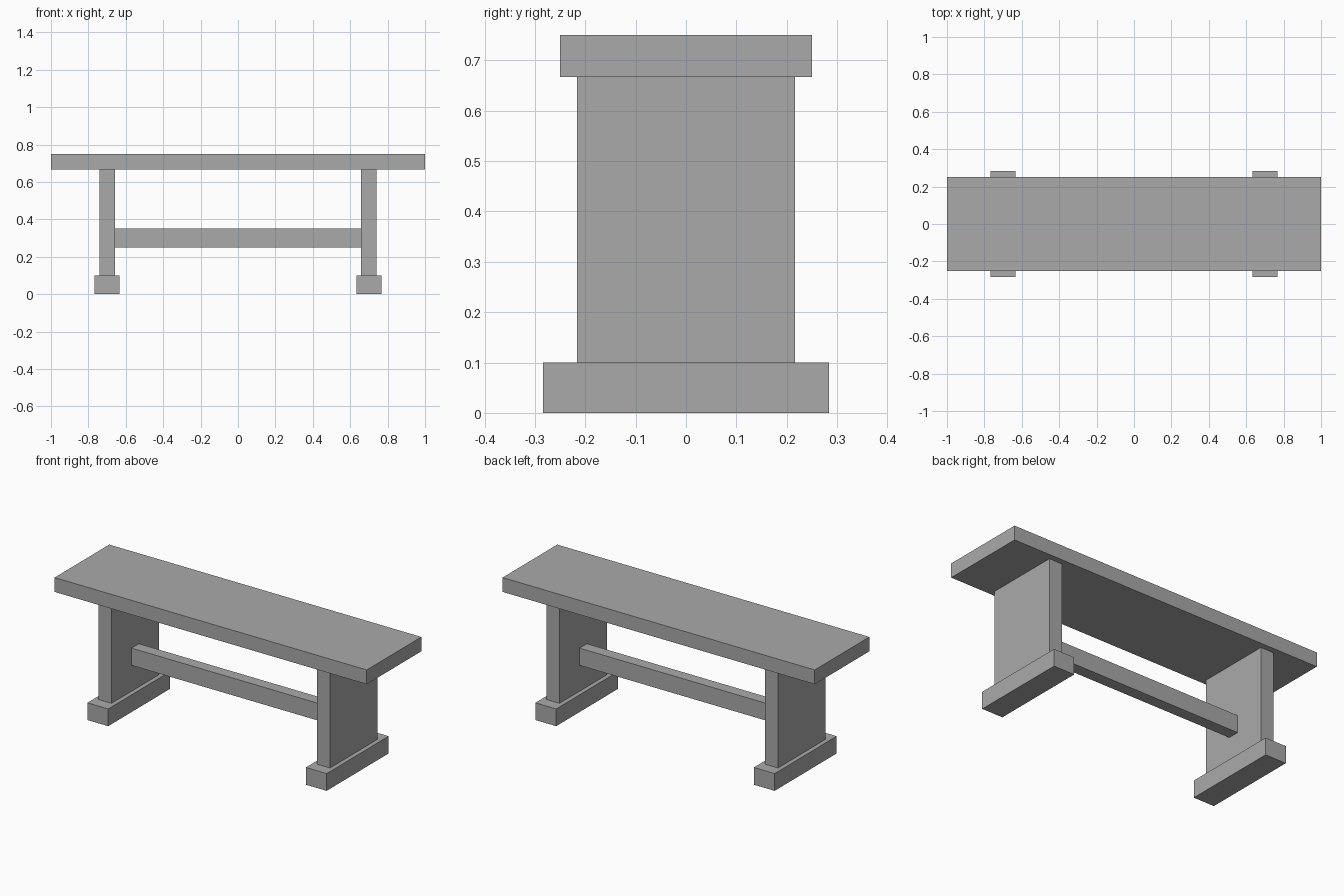
import bpy

cube = bpy.data.objects.get("Cube")
if cube:
    bpy.data.objects.remove(cube, do_unlink=True)

GREY = (0.4, 0.4, 0.4, 1)
grey = bpy.data.materials.new("plain_grey")
grey.use_nodes = True
grey.diffuse_color = GREY
grey.node_tree.nodes["Principled BSDF"].inputs["Base Color"].default_value = GREY


def box(name, size, x, bottom):
    """Flat-sided block centred on y, resting at the given height."""
    bpy.ops.mesh.primitive_cube_add(size=1, location=(x, 0, bottom + size[2] / 2))
    obj = bpy.context.object
    obj.name = name
    obj.scale = size
    bpy.ops.object.transform_apply(location=False, rotation=False, scale=True)
    obj.data.materials.append(grey)
    return obj


SEAT_THICK = 0.083
SEAT_TOP = 0.75
FOOT_HEIGHT = 0.1
LEG_X = 0.7
LEG_THICK = 0.083
leg_height = SEAT_TOP - SEAT_THICK - FOOT_HEIGHT

# Seat plank
box("seat", (2, 0.5, SEAT_THICK), 0, SEAT_TOP - SEAT_THICK)

# Slab leg on a wider foot at each end
for side, sign in (("left", 1), ("right", -1)):
    box(side + "_foot", (0.133, 0.567, FOOT_HEIGHT), sign * LEG_X, 0)
    box(side + "_leg", (LEG_THICK, 0.433, leg_height), sign * LEG_X, FOOT_HEIGHT)

# Stretcher between the inner leg faces
box("stretcher", (2 * LEG_X - LEG_THICK, 0.067, 0.1), 0, 0.25)
